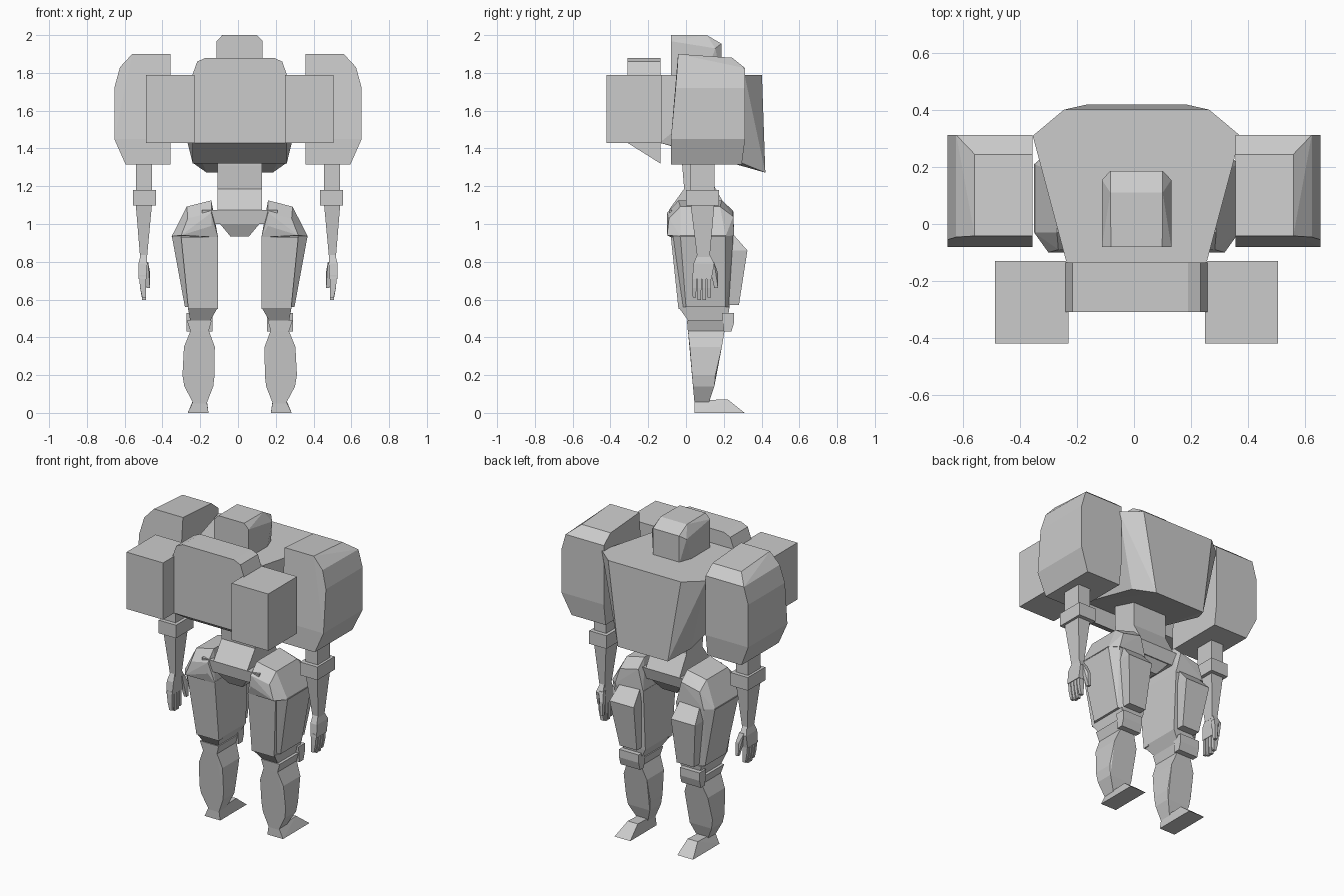
import bpy, bmesh
from mathutils import Vector

if "Cube" in bpy.data.objects:
    bpy.data.objects.remove(bpy.data.objects["Cube"], do_unlink=True)

grey = bpy.data.materials.new("plain grey")
grey.use_nodes = True
COLOUR = (0.6, 0.6, 0.6, 1)
grey.diffuse_color = COLOUR
grey.node_tree.nodes["Principled BSDF"].inputs["Base Color"].default_value = COLOUR

MID = 0.009   # centre line of the body and legs


def hull(name, pts):
    """Flat-faced convex solid around a few corner points."""
    bm = bmesh.new()
    for p in pts:
        bm.verts.new(Vector(p))
    res = bmesh.ops.convex_hull(bm, input=bm.verts)
    loose = {v for v in res["geom_interior"] + res["geom_unused"]
             if isinstance(v, bmesh.types.BMVert)}
    bmesh.ops.delete(bm, geom=list(loose), context="VERTS")
    bmesh.ops.dissolve_limit(bm, angle_limit=0.03, verts=bm.verts, edges=bm.edges)
    bmesh.ops.recalc_face_normals(bm, faces=bm.faces)
    me = bpy.data.meshes.new(name)
    bm.to_mesh(me)
    bm.free()
    me.materials.append(grey)
    ob = bpy.data.objects.new(name, me)
    bpy.context.collection.objects.link(ob)
    return ob


def central(name, pts):
    """Solid that is symmetrical about the body's centre line."""
    hull(name, [(MID + s * x, y, z) for x, y, z in pts for s in (1, -1)])


def pair(name, pts, cx=0.0):
    """The same solid on the left and the right."""
    for side, s in (("left", 1), ("right", -1)):
        hull(f"{side}_{name}", [(cx + s * x, y, z) for x, y, z in pts])


def rings(*rows):
    """Rectangular sections (z, x0, x1, y0, y1) turned into corners."""
    return [(x, y, z) for z, x0, x1, y0, y1 in rows for x in (x0, x1) for y in (y0, y1)]


# Torso with tapered, faceted plate
central("torso", [
    (0.245, -0.14, 1.79), (0.365, 0.31, 1.79), (0.255, 0.402, 1.79),
    (0.245, -0.14, 1.43), (0.25, 0.29, 1.325), (0.175, 0.42, 1.272)])

# Block between the two side boxes
central("chest_block", [(x, y, z) for y in (-0.31, -0.135) for x, z in
                        ((0.25, 1.43), (0.25, 1.79), (0.225, 1.86), (0.18, 1.88))]
        + [(0.25, -0.135, 1.32)])
pair("side_box", rings((1.43, 0.24, 0.497, -0.42, -0.13),
                       (1.79, 0.24, 0.497, -0.42, -0.13)), MID)

# Head
central("head", [
    (0.122, -0.08, 1.77), (0.122, 0.10, 1.77), (0.09, 0.187, 1.77),
    (0.122, -0.08, 1.968), (0.122, 0.155, 1.93), (0.092, 0.187, 1.955),
    (0.09, -0.08, 2.0), (0.092, 0.11, 2.0)])

# Shoulder pods
pair("shoulder", [
    (x, y, z) for x in (0.357, 0.595) for y, z in ((-0.08, 1.315), (0.295, 1.315))] + [
    (x, y, z) for x in (0.357, 0.655) for y, z in
    ((-0.08, 1.45), (0.313, 1.45), (-0.055, 1.72), (0.313, 1.72))] + [
    (x, y, z) for x in (0.357, 0.625) for y, z in ((-0.046, 1.83), (0.313, 1.825))] + [
    (x, y, z) for x in (0.357, 0.56) for y, z in ((-0.042, 1.9), (0.245, 1.88))])

# Arms
pair("upper_arm", rings((1.17, 0.455, 0.541, 0.025, 0.15), (1.35, 0.455, 0.541, 0.025, 0.15)))
pair("arm_cuff", rings((1.097, 0.435, 0.556, 0.0, 0.175), (1.18, 0.435, 0.556, 0.0, 0.175)))
pair("forearm", rings((0.82, 0.482, 0.518, 0.06, 0.125), (1.1, 0.456, 0.541, 0.025, 0.15)))

# Hands with four fingers and a thumb
pair("palm", rings((0.84, 0.485, 0.515, 0.06, 0.125), (0.79, 0.48, 0.527, 0.04, 0.15),
                   (0.71, 0.485, 0.527, 0.033, 0.135)))
for i in range(4):
    y = 0.034 + i * 0.026
    end = 0.61 if i in (0, 3) else 0.598
    pair(f"finger_{i + 1}", rings((0.73, 0.488, 0.525, y, y + 0.021),
                                  (0.66, 0.488, 0.518, y, y + 0.021),
                                  (end, 0.488, 0.507, y + 0.002, y + 0.019)))
pair("thumb", rings((0.80, 0.476, 0.51, 0.12, 0.148), (0.745, 0.466, 0.488, 0.145, 0.168),
                    (0.66, 0.466, 0.484, 0.15, 0.17)))

# Waist and pelvis
central("waist", rings((1.07, 0, 0.118, 0.0, 0.15), (1.2, 0, 0.118, 0.0, 0.15),
                       (1.31, 0, 0.118, -0.02, 0.15), (1.42, 0, 0.118, -0.02, 0.15)))
central("pelvis", rings((1.2, 0, 0.118, 0.0, 0.15), (1.075, 0, 0.118, -0.09, 0.22)))
central("hip_bar", rings((1.075, 0, 0.2, -0.09, 0.22), (1.0, 0, 0.2, -0.08, 0.2)))
central("crotch", rings((1.01, 0, 0.112, -0.08, 0.2), (0.935, 0, 0.05, -0.04, 0.15)))

# Hip pads
pair("hip_pad", [
    (0.15, -0.04, 1.125), (0.15, 0.19, 1.125), (0.15, -0.1, 1.06), (0.15, 0.25, 1.07),
    (0.28, -0.03, 1.092), (0.28, 0.18, 1.092), (0.275, -0.09, 1.03), (0.28, 0.25, 1.04),
    (0.36, -0.03, 0.935), (0.36, 0.21, 0.935), (0.31, -0.1, 0.94), (0.31, 0.255, 0.94),
    (0.15, -0.1, 0.99), (0.15, 0.25, 0.99), (0.115, -0.08, 0.93), (0.115, 0.25, 0.93)], MID)

# Thighs with plates on both faces
pair("thigh", [
    (0.115, -0.07, 0.94), (0.115, 0.25, 0.94), (0.31, -0.07, 0.94), (0.31, 0.25, 0.94),
    (0.36, -0.03, 0.94), (0.36, 0.21, 0.94),
    (0.115, -0.03, 0.56), (0.115, 0.23, 0.56), (0.255, -0.03, 0.56), (0.25, 0.23, 0.56),
    (0.29, 0.0, 0.56), (0.29, 0.21, 0.56)], MID)
pair("thigh_rear_plate", rings((0.93, 0.115, 0.31, -0.08, 0.0),
                               (0.55, 0.115, 0.272, -0.04, 0.0)), MID)
pair("thigh_front_plate", rings((0.945, 0.14, 0.28, 0.2, 0.25), (0.86, 0.13, 0.3, 0.2, 0.325),
                                (0.57, 0.14, 0.26, 0.2, 0.28)), MID)

# Knees
pair("knee", rings((0.56, 0.115, 0.275, -0.04, 0.23), (0.49, 0.155, 0.262, 0.01, 0.22)), MID)
pair("knee_joint", rings((0.49, 0.148, 0.28, 0.005, 0.21),
                         (0.43, 0.165, 0.26, 0.01, 0.205)), MID)
pair("knee_guard", [(x, y, z) for x in (0.145, 0.282) for y, z in
                    ((0.19, 0.53), (0.255, 0.53), (0.255, 0.48), (0.24, 0.43), (0.2, 0.43))], MID)

# Shins and feet
pair("shin", rings((0.44, 0.165, 0.258, 0.01, 0.205), (0.35, 0.132, 0.295, 0.02, 0.19),
                   (0.2, 0.133, 0.303, 0.032, 0.155), (0.14, 0.14, 0.293, 0.037, 0.15),
                   (0.05, 0.175, 0.245, 0.045, 0.12)), MID)
pair("foot", [
    (0.165, 0.045, 0.0), (0.275, 0.045, 0.0), (0.165, 0.31, 0.0), (0.275, 0.31, 0.0),
    (0.175, 0.045, 0.065), (0.245, 0.045, 0.065), (0.175, 0.22, 0.072), (0.245, 0.22, 0.072)], MID)
